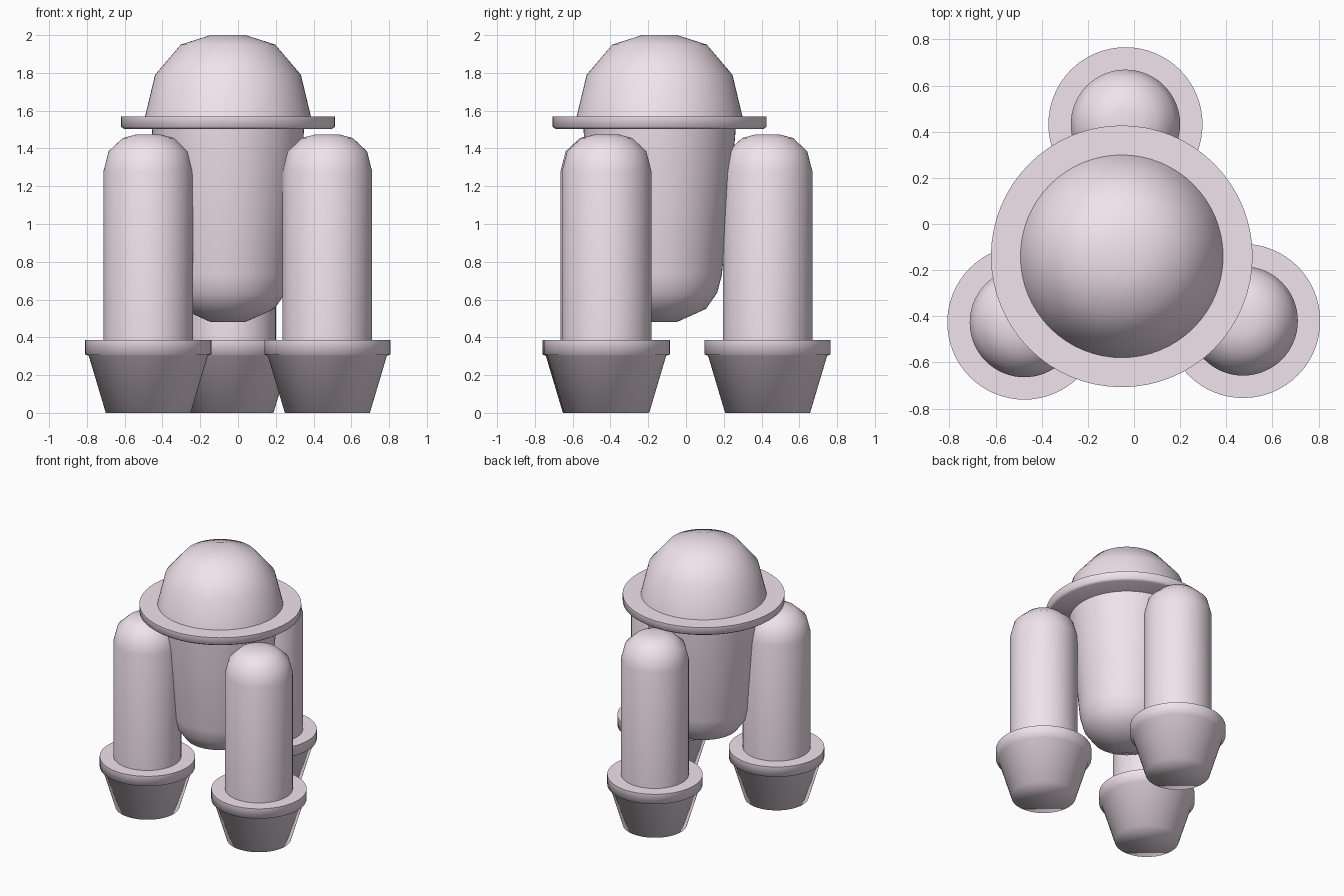
import bpy, math

if "Cube" in bpy.data.objects:
    bpy.data.objects.remove(bpy.data.objects["Cube"])

SEGMENTS = 64

# Pale pinkish shell colour
shell = bpy.data.materials.new("pale_shell")
shell.diffuse_color = (0.88, 0.77, 0.84, 1)
shell.use_nodes = True
shell.node_tree.nodes["Principled BSDF"].inputs["Base Color"].default_value = shell.diffuse_color


def lathe(name, profile, centre):
    """Closed solid of revolution from (radius, z) points, bottom to top."""
    verts, faces, rings = [], [], []
    for r, z in profile:
        rings.append(len(verts))
        for i in range(SEGMENTS):
            a = 2 * math.pi * i / SEGMENTS
            verts.append((r * math.cos(a), r * math.sin(a), z))
    for lo, hi in zip(rings, rings[1:]):
        for i in range(SEGMENTS):
            j = (i + 1) % SEGMENTS
            faces.append((lo + i, lo + j, hi + j, hi + i))
    faces.append(tuple(reversed(range(SEGMENTS))))
    faces.append(tuple(rings[-1] + i for i in range(SEGMENTS)))
    mesh = bpy.data.meshes.new(name)
    mesh.from_pydata(verts, [], faces)
    mesh.materials.append(shell)
    obj = bpy.data.objects.new(name, mesh)
    obj.location = (centre[0], centre[1], 0)
    bpy.context.collection.objects.link(obj)
    bpy.ops.object.select_all(action='DESELECT')
    obj.select_set(True)
    bpy.context.view_layer.objects.active = obj
    bpy.ops.object.shade_smooth_by_angle(angle=math.radians(80))
    return obj


# Central capsule: tapered body, rim and faceted-profile dome
centre = (-0.053, -0.14)
lathe("central_body", [(0.09, 0.48), (0.245, 0.55), (0.305, 0.635),
                       (0.33, 0.73), (0.40, 1.46), (0.403, 1.51)], centre)
lathe("central_rim", [(0.55, 1.503), (0.567, 1.515),
                      (0.567, 1.568)], centre)
lathe("central_dome", [(0.44, 1.565), (0.386, 1.79),
                       (0.25, 1.95), (0.092, 2.0)], centre)

# Three round-topped tubes standing in flanged, tapered feet
legs = {"back": (-0.037, 0.432), "left": (-0.475, -0.427), "right": (0.473, -0.42)}
for side, pos in legs.items():
    lathe(side + "_foot", [(0.225, 0), (0.315, 0.302), (0.334, 0.31),
                           (0.334, 0.386)], pos)
    lathe(side + "_tube", [(0.237, 0.38), (0.237, 1.28), (0.21, 1.385),
                           (0.135, 1.455), (0.06, 1.475)], pos)
